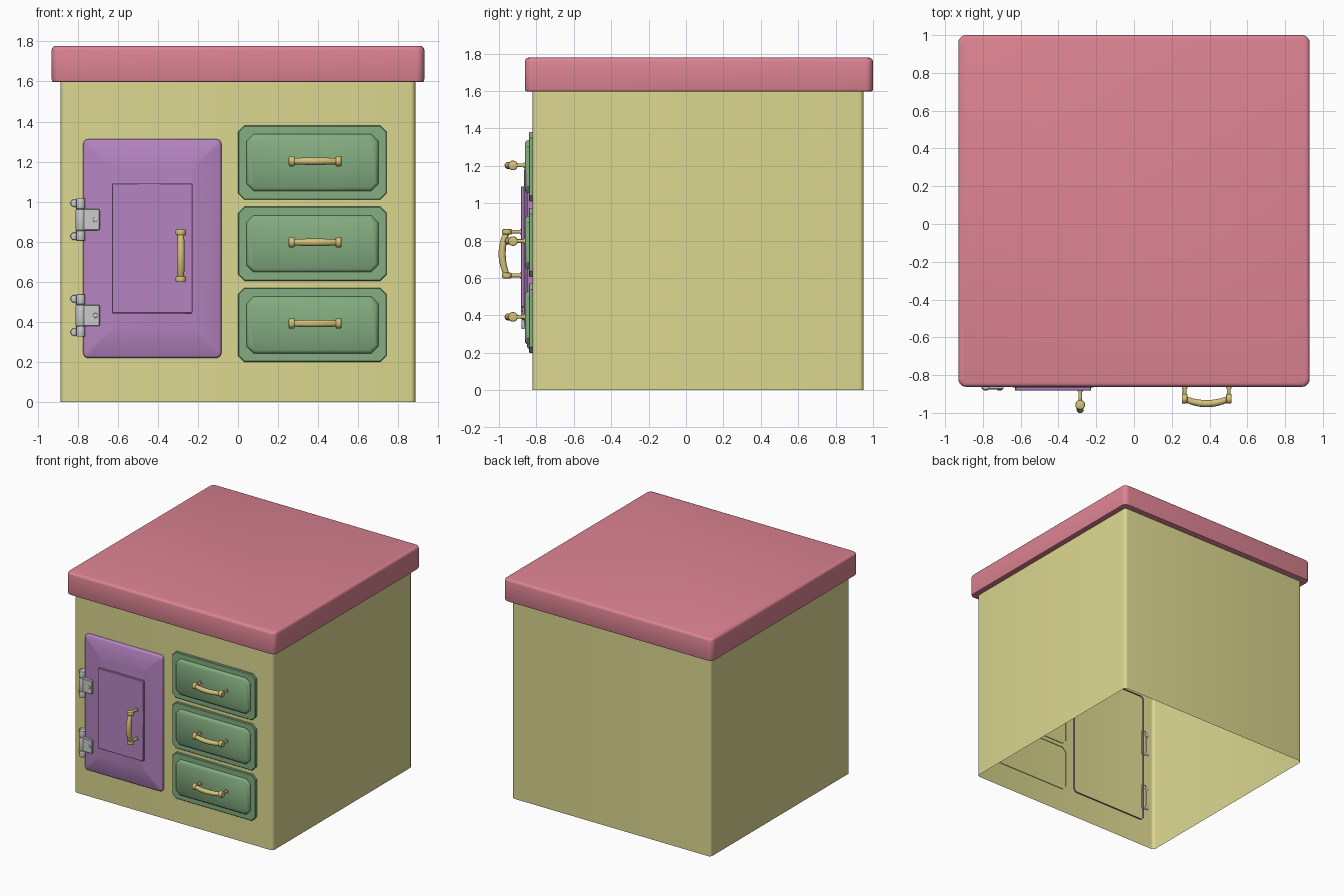
import bpy, bmesh, math
from mathutils import Vector

if "Cube" in bpy.data.objects:
    bpy.data.objects.remove(bpy.data.objects["Cube"])


def material(name, rgb):
    m = bpy.data.materials.new(name)
    m.diffuse_color = (*rgb, 1)
    m.use_nodes = True
    m.node_tree.nodes["Principled BSDF"].inputs["Base Color"].default_value = m.diffuse_color
    return m


YELLOW = material("cream_paint", (0.72, 0.69, 0.28))
PINK = material("pink_top", (0.72, 0.23, 0.29))
PURPLE = material("purple_paint", (0.46, 0.23, 0.53))
GREEN = material("green_paint", (0.23, 0.42, 0.22))
BRASS = material("brass", (0.66, 0.54, 0.19))


def outline(x0, x1, v0, v1, r, seg):
    """Rounded rectangle; seg=1 gives chamfered corners."""
    pts = []
    for k, (cx, cv) in enumerate([(x1 - r, v1 - r), (x0 + r, v1 - r),
                                  (x0 + r, v0 + r), (x1 - r, v0 + r)]):
        for i in range(seg + 1):
            a = math.pi / 2 * (k + i / seg)
            pts.append((cx + r * math.cos(a), cv + r * math.sin(a)))
    return pts


def finish(name, bm, mat, angle=35):
    bmesh.ops.recalc_face_normals(bm, faces=bm.faces)
    me = bpy.data.meshes.new(name)
    bm.to_mesh(me)
    bm.free()
    ob = bpy.data.objects.new(name, me)
    bpy.context.collection.objects.link(ob)
    if mat:
        me.materials.append(mat)
    bpy.context.view_layer.objects.active = ob
    ob.select_set(True)
    bpy.ops.object.shade_smooth_by_angle(angle=math.radians(angle))
    ob.select_set(False)
    return ob


def loft(name, rect, r, seg, steps, mat, upright=False, cap_start=False, cap_end=True):
    """Stack inset rounded rectangles; steps = (inset, depth). Depth is z if upright, else y."""
    bm = bmesh.new()
    x0, x1, v0, v1 = rect
    rings = []
    for inset, d in steps:
        pts = outline(x0 + inset, x1 - inset, v0 + inset, v1 - inset,
                      max(r - inset * 0.5, 0.004), seg)
        rings.append([bm.verts.new((p, q, d) if upright else (p, d, q)) for p, q in pts])
    for a, b in zip(rings, rings[1:]):
        for i in range(len(a)):
            j = (i + 1) % len(a)
            bm.faces.new((a[i], a[j], b[j], b[i]))
    if cap_start:
        bm.faces.new(rings[0])
    if cap_end:
        bm.faces.new(rings[-1])
    return finish(name, bm, mat)


def rod(name, a, b, r, mat, bevel=0.0, seg=16):
    """Cylinder between two points, optionally with rounded rims."""
    a, b = Vector(a), Vector(b)
    bm = bmesh.new()
    bmesh.ops.create_cone(bm, cap_ends=True, segments=seg, radius1=r, radius2=r,
                          depth=(b - a).length)
    if bevel:
        rims = [e for e in bm.edges if abs(e.verts[0].co.z - e.verts[1].co.z) < 1e-5]
        bmesh.ops.bevel(bm, geom=rims, offset=bevel, segments=2, affect='EDGES', profile=0.5)
    rot = Vector((0, 0, 1)).rotation_difference(b - a).to_matrix()
    for v in bm.verts:
        v.co = rot @ v.co + (a + b) / 2
    return finish(name, bm, mat)


def handle(name, x, y, z, wall, vertical=False):
    """Bowed pull: two stems, two collars and an arched bar."""
    def at(t, yy):
        return (x, yy, z + t) if vertical else (x + t, yy, z)
    for tag, s in (("a", -1), ("b", 1)):
        t = 0.117 * s
        rod(f"{name}_stem_{tag}", at(t, wall + 0.01), at(t, y), 0.010, BRASS)
        rod(f"{name}_foot_{tag}", at(t, wall + 0.005), at(t, wall - 0.008), 0.015, BRASS)
        rod(f"{name}_collar_{tag}", at(t - 0.015, y), at(t + 0.015, y), 0.026, BRASS, 0.007)
    # arched bar with a slight swell in the middle
    bm = bmesh.new()
    n, m, rings = 14, 14, []
    for i in range(n + 1):
        u = -1 + 2 * i / n
        r = 0.015 + 0.004 * (1 - u * u)
        cy = y - 0.026 * (1 - u * u)
        slope = math.atan(0.052 * u / 0.117)
        ring = []
        for k in range(m):
            a = 2 * math.pi * k / m
            out, side = r * math.cos(a), r * math.sin(a)
            t = 0.117 * u - out * math.sin(slope)
            yy = cy + out * math.cos(slope)
            ring.append(bm.verts.new((x + side, yy, z + t) if vertical else (x + t, yy, z + side)))
        rings.append(ring)
    for a, b in zip(rings, rings[1:]):
        for k in range(m):
            bm.faces.new((a[k], a[(k + 1) % m], b[(k + 1) % m], b[k]))
    bm.faces.new(rings[0])
    bm.faces.new(rings[-1])
    finish(f"{name}_bar", bm, BRASS, 50)


# open-bottomed cabinet shell
loft("cabinet_body", (-0.885, 0.885, -0.82, 0.95), 0.025, 5,
     [(0, 0), (0, 1.61)], YELLOW, upright=True, cap_end=False)

# overhanging worktop with softened edges
loft("worktop", (-0.93, 0.93, -0.862, 1.0), 0.04, 5,
     [(0.012, 1.597), (0.003, 1.6), (0, 1.61), (0, 1.757), (0.003, 1.768),
      (0.010, 1.775), (0.02, 1.778)], PINK, upright=True, cap_start=True)

# door with sloping face, hollow at the back, and its raised panel
loft("door", (-0.773, -0.083, 0.22, 1.312), 0.025, 4,
     [(0, -0.808), (0, -0.838), (0.004, -0.845), (0.012, -0.849), (0.145, -0.866)], PURPLE)
loft("door_panel", (-0.63, -0.227, 0.443, 1.09), 0.004, 1,
     [(0, -0.855), (0, -0.879), (0.003, -0.882)], PURPLE)
handle("door_handle", -0.285, -0.957, 0.73, -0.88, vertical=True)

# three chamfered drawer fronts with raised panels and pulls
for i in range(3):
    z = 0.385 + 0.405 * i
    loft(f"drawer_front_{i + 1}", (0.0, 0.742, z - 0.185, z + 0.185), 0.032, 1,
         [(0, -0.815), (0, -0.836), (0.004, -0.84)], GREEN)
    loft(f"drawer_panel_{i + 1}", (0.043, 0.70, z - 0.142, z + 0.142), 0.035, 1,
         [(0, -0.835), (0, -0.846), (0.004, -0.854), (0.016, -0.862)], GREEN)
    handle(f"drawer_handle_{i + 1}", 0.385, -0.925, z + 0.007, -0.862)

# two hinges: wall leaf, knuckle barrel, door leaf, screws and side knobs
for tag, z in (("lower", 0.432), ("upper", 0.91)):
    loft(f"{tag}_hinge_wall_leaf", (-0.808, -0.765, z - 0.105, z + 0.105), 0.006, 2,
         [(0, -0.815), (0, -0.846), (0.004, -0.85)], None)
    loft(f"{tag}_hinge_door_leaf", (-0.785, -0.69, z - 0.053, z + 0.053), 0.006, 2,
         [(0, -0.845), (0, -0.872), (0.003, -0.875)], None)
    for part, lo, hi, r in (("bottom", -0.106, -0.055, 0.022), ("middle", -0.053, 0.053, 0.025),
                            ("top", 0.055, 0.106, 0.022)):
        rod(f"{tag}_hinge_{part}_knuckle", (-0.785, -0.857, z + lo), (-0.785, -0.857, z + hi),
            r, None, 0.004)
    rod(f"{tag}_hinge_screw", (-0.712, -0.87, z), (-0.712, -0.881, z), 0.012, None, 0.003)
    for s in (-1, 1):
        rod(f"{tag}_hinge_knob_{'top' if s > 0 else 'bottom'}", (-0.817, -0.815, z + 0.083 * s),
            (-0.817, -0.838, z + 0.083 * s), 0.019, None, 0.006)
